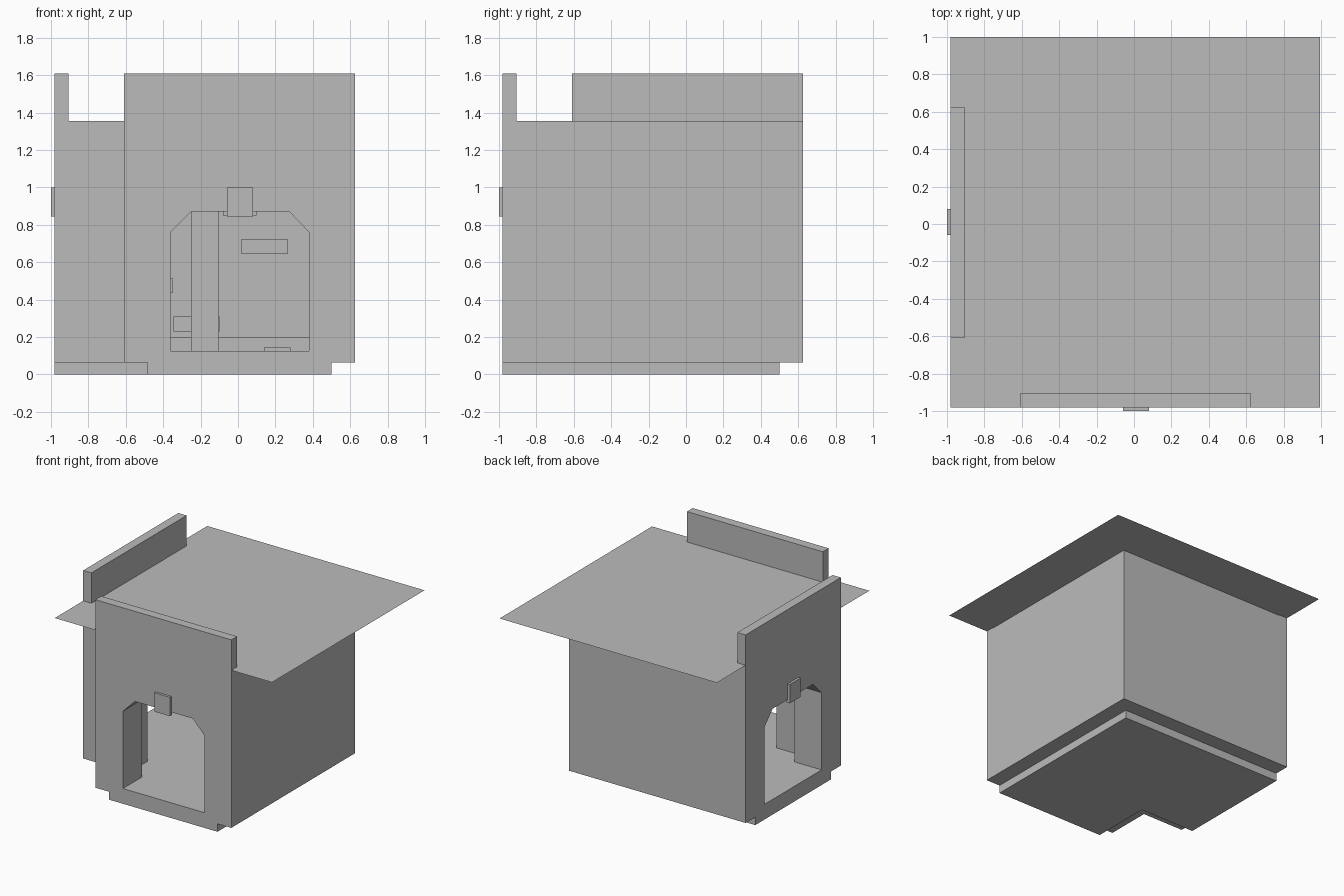
import bpy
import bmesh

cube = bpy.data.objects.get("Cube")
if cube:
    bpy.data.objects.remove(cube, do_unlink=True)

stone = bpy.data.materials.new("plain_grey")
stone.use_nodes = True
GREY = (0.5, 0.5, 0.5, 1)
stone.diffuse_color = GREY
stone.node_tree.nodes["Principled BSDF"].inputs["Base Color"].default_value = GREY


def prism(name, points, shift):
    """Extrude a flat outline along a vector; no vector leaves a sheet."""
    bm = bmesh.new()
    face = bm.faces.new([bm.verts.new(p) for p in points])
    if shift:
        new = bmesh.ops.extrude_face_region(bm, geom=[face])["geom"]
        verts = [v for v in new if isinstance(v, bmesh.types.BMVert)]
        bmesh.ops.translate(bm, verts=verts, vec=shift)
        bmesh.ops.recalc_face_normals(bm, faces=bm.faces)
    mesh = bpy.data.meshes.new(name)
    bm.to_mesh(mesh)
    bm.free()
    mesh.materials.append(stone)
    obj = bpy.data.objects.new(name, mesh)
    bpy.context.collection.objects.link(obj)
    return obj


def plan(name, outline, z0, z1):
    return prism(name, [(x, y, z0) for x, y in outline], (0, 0, z1 - z0))


def block(name, x0, x1, y0, y1, z0, z1, swap=False):
    outline = [(x0, y0), (x1, y0), (x1, y1), (x0, y1)]
    if swap:
        outline = [(y, x) for x, y in outline]
    return plan(name, outline, z0, z1)


def corner_plan(low, notch, high):
    """Square with one corner cut away."""
    return [(notch, low), (high, low), (high, high), (low, high), (low, notch), (notch, notch)]


def cut(target, cutter):
    mod = target.modifiers.new("cut", "BOOLEAN")
    mod.operation = "DIFFERENCE"
    mod.solver = "EXACT"
    mod.object = cutter
    cutter.hide_render = True
    cutter.hide_viewport = True
    cutter.display_type = "WIRE"


# Hollow shell on a recessed base
OUT, NOTCH, FAR, WALL = -0.98, -0.61, 0.625, 0.125
FLOOR, TOP = 0.125, 1.355
plan("base", corner_plan(OUT, NOTCH + WALL, FAR - WALL), 0, 0.065)
shell = plan("walls", corner_plan(OUT, NOTCH, FAR), 0.065, TOP)
cut(shell, plan("room_cutter", corner_plan(-0.733, NOTCH + WALL, FAR - WALL), FLOOR, 1.5))

# Matching details on both entrance sides
ARCH = [(-0.36, FLOOR), (0.38, FLOOR), (0.38, 0.76), (0.275, 0.87), (-0.25, 0.87), (-0.36, 0.76)]
BACK = FAR - WALL
for side, swap in (("front", False), ("right", True)):
    points = [(-1.1, a, z) if swap else (a, -1.1, z) for a, z in ARCH]
    cut(shell, prism(side + "_door_cutter", points, (0.5, 0, 0) if swap else (0, 0.5, 0)))
    block(side + "_parapet", NOTCH, FAR, OUT, -0.905, TOP, 1.61, swap)
    block(side + "_keystone", -0.06, 0.08, -1, -0.97, 0.845, 1.0, swap)
    block(side + "_door_bracket", -0.08, 0.1, -0.78, -0.74, 0.85, 0.88, swap)
    # Inner wall post, skirting and raised bricks
    block(side + "_inner_post", -0.25, -0.105, BACK - 0.06, BACK, FLOOR, TOP, swap)
    block(side + "_skirting", -0.48, BACK, BACK - 0.02, BACK, FLOOR, 0.2, swap)
    for i, (a, z) in enumerate([(0.02, 0.645), (-0.345, 0.23), (-0.595, 0.435)]):
        block(f"{side}_brick_{i}", a, a + 0.245, BACK - 0.02, BACK, z, z + 0.08, swap)

# Small slab on the floor
block("floor_slab", 0.14, 0.28, 0.3, 0.42, FLOOR, 0.145)

# Thin overhanging roof sheet
prism("roof", [(OUT, OUT, 1.36), (0.995, OUT, 1.36), (0.995, 1, 1.36), (OUT, 1, 1.36)], None)
